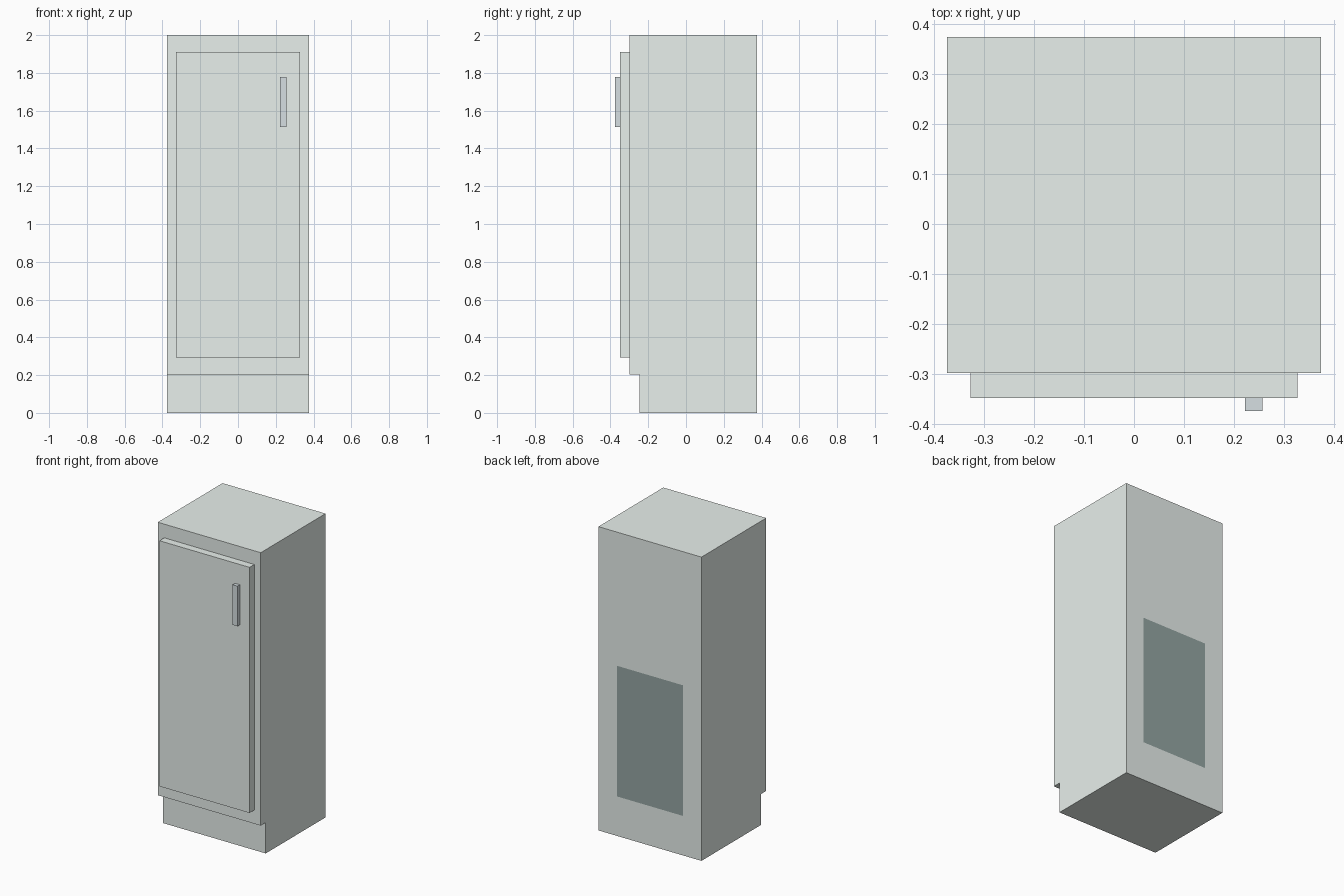
import bpy
import bmesh

if "Cube" in bpy.data.objects:
    bpy.data.objects.remove(bpy.data.objects["Cube"])


def material(name, colour):
    mat = bpy.data.materials.new(name)
    mat.diffuse_color = (*colour, 1)
    mat.use_nodes = True
    mat.node_tree.nodes["Principled BSDF"].inputs["Base Color"].default_value = mat.diffuse_color
    return mat


WHITE = material("white", (0.81, 0.87, 0.84))
STEEL = material("steel", (0.67, 0.74, 0.76))
DARK = material("dark_grey", (0.30, 0.38, 0.37))


def finish(name, bm, *mats):
    bmesh.ops.recalc_face_normals(bm, faces=bm.faces[:])
    mesh = bpy.data.meshes.new(name)
    bm.to_mesh(mesh)
    bm.free()
    for mat in mats:
        mesh.materials.append(mat)
    obj = bpy.data.objects.new(name, mesh)
    bpy.context.collection.objects.link(obj)
    return obj


def box(name, x, y, z, mat):
    """Box from (min, max) ranges on each axis."""
    bm = bmesh.new()
    bmesh.ops.create_cube(bm, size=1)
    for v in bm.verts:
        v.co = [(a + b) / 2 + c * (b - a) for c, (a, b) in zip(v.co, (x, y, z))]
    return finish(name, bm, mat)


HALF = 0.375     # half width and half depth
FRONT = -0.299   # front of the cabinet
DOOR = -0.349    # front of the door
KICK = -0.247    # front of the recessed kick

# Cabinet: side profile with a recessed kick, extruded across the width
profile = [(HALF, 0), (HALF, 2), (FRONT, 2), (FRONT, 0.203), (KICK, 0.203), (KICK, 0)]
bm = bmesh.new()
side = bm.faces.new([bm.verts.new((-HALF, y, z)) for y, z in profile])
ext = bmesh.ops.extrude_face_region(bm, geom=[side])
moved = [g for g in ext["geom"] if isinstance(g, bmesh.types.BMVert)]
bmesh.ops.translate(bm, verts=moved, vec=(2 * HALF, 0, 0))

# Flush dark service panel inset into the back face
back = next(f for f in bm.faces if all(abs(v.co.y - HALF) < 1e-4 for v in f.verts))
bmesh.ops.inset_region(bm, faces=[back], thickness=0.1)
for v in back.verts:
    v.co = (0.239 if v.co.x > 0 else -0.239, HALF, 1.12 if v.co.z > 1 else 0.26)
back.material_index = 1
finish("cabinet", bm, WHITE, DARK)

# Door slab and its upright handle
box("door", (-0.328, 0.328), (DOOR, FRONT), (0.293, 1.91), WHITE)
box("handle", (0.223, 0.258), (-HALF, DOOR), (1.513, 1.777), STEEL)
